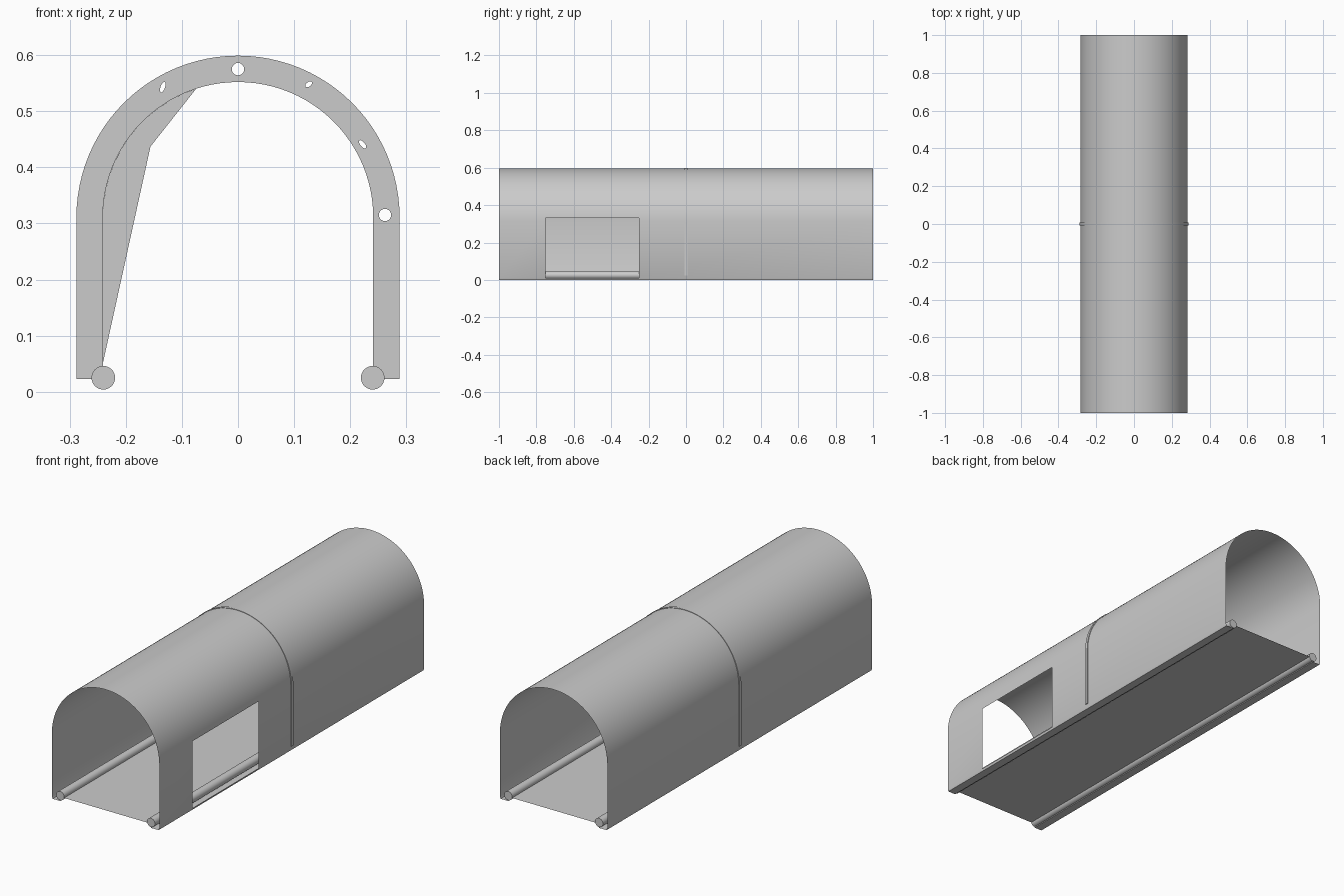
import bpy, bmesh
from math import sin, cos, pi, radians, asin

if "Cube" in bpy.data.objects:
    bpy.data.objects.remove(bpy.data.objects["Cube"])

CZ = 0.313          # height of the arch centre
R = 0.284           # shell radius


def make_object(name, bm, smooth=35):
    mesh = bpy.data.meshes.new(name)
    bm.to_mesh(mesh)
    bm.free()
    ob = bpy.data.objects.new(name, mesh)
    bpy.context.collection.objects.link(ob)
    bpy.ops.object.select_all(action='DESELECT')
    ob.select_set(True)
    bpy.context.view_layer.objects.active = ob
    bpy.ops.object.shade_smooth_by_angle(angle=radians(smooth))
    return ob


def arch(r, angles, cz=CZ):
    return [(r * cos(a), cz + r * sin(a)) for a in angles]


# Tunnel shell: wall, arch and turned-in bottom hem, swept along y
a0 = asin((0.33 - CZ) / R)
angles = [0, a0] + [a0 + (pi - 2 * a0) * i / 48 for i in range(1, 48)] + [pi - a0, pi]
hem = [(0.24, 0.02), (0.24, 0.0), (R - 0.004, 0.0), (R, 0.01)]
profile = hem + arch(R, angles) + [(-x, z) for x, z in reversed(hem)]
bm = bmesh.new()
rows = [[bm.verts.new((x, y, z)) for x, z in profile] for y in (-1, -0.75, -0.25, 1)]
for j in range(3):
    for i in range(len(profile) - 1):
        mid_z = (profile[i][1] + profile[i + 1][1]) / 2
        # side doorway on the right wall
        if j == 1 and profile[i][0] > 0.27 and 0.009 < profile[i][1] and mid_z < 0.33:
            continue
        bm.faces.new((rows[j][i], rows[j + 1][i], rows[j + 1][i + 1], rows[j][i + 1]))
make_object("tunnel_shell", bm)

# Floor sheet hung between the two edge tubes
bm = bmesh.new()
bm.faces.new([bm.verts.new(p) for p in
              ((-0.24, -1, 0.02), (0.24, -1, 0.02), (0.24, 1, 0.02), (-0.24, 1, 0.02))])
make_object("floor_sheet", bm)

# Edge tubes along both sides of the floor
for side, label in ((-1, "left"), (1, "right")):
    bpy.ops.mesh.primitive_cylinder_add(vertices=32, radius=0.021, depth=2,
                                        location=(side * 0.24, 0, 0.025), rotation=(pi / 2, 0, 0))
    tube = bpy.context.object
    tube.name = label + "_floor_tube"
    bpy.ops.object.shade_smooth_by_angle(angle=radians(35))

# Middle rib: flat hoop with straight legs
RZ, RI, RO, T = 0.311, 0.241, 0.288, 0.007
steps = [pi * i / 48 for i in range(49)]


def leg_arch(r):
    return [(r, 0.023)] + arch(r, steps, RZ) + [(-r, 0.023)]


bm = bmesh.new()
loops = [[bm.verts.new((x, y, z)) for x, z in leg_arch(r)]
         for r, y in ((RI, -T), (RO, -T), (RO, T), (RI, T))]
n = len(loops[0])
for k in range(4):
    a, b = loops[k], loops[(k + 1) % 4]
    for i in range(n - 1):
        bm.faces.new((a[i], b[i], b[i + 1], a[i + 1]))
for i in (0, n - 1):
    bm.faces.new([lp[i] for lp in loops])
bmesh.ops.recalc_face_normals(bm, faces=bm.faces)
rib = make_object("middle_rib", bm)

# Round holes and slots through the rib: x, z, half length, half width, tilt
for x, z, l, w, tilt in ((0.262, 0.315, 0.011, 0.011, 0), (0.0, 0.575, 0.011, 0.011, 0),
                         (0.222, 0.441, 0.009, 0.004, -50), (0.126, 0.548, 0.007, 0.004, 35),
                         (-0.134, 0.543, 0.010, 0.004, 70)):
    bpy.ops.mesh.primitive_cylinder_add(vertices=20, radius=1, depth=0.1, location=(x, 0, z),
                                        rotation=(pi / 2, -radians(tilt), 0))
    cutter = bpy.context.object
    cutter.name = "rib_hole_cutter"
    cutter.scale = (l, w, 1)
    cutter.hide_render = True
    cutter.hide_set(True)
    cut = rib.modifiers.new("hole", 'BOOLEAN')
    cut.operation = 'DIFFERENCE'
    cut.solver = 'EXACT'
    cut.object = cutter

# Gusset web filling the left inner corner of the rib
bm = bmesh.new()
curve = arch(RI, [radians(d) for d in range(108, 181, 6)], RZ)
outline = [(-0.241, 0.05), (-0.156, 0.437)] + curve
bm.faces.new([bm.verts.new((x, 0, z)) for x, z in outline])
bmesh.ops.triangulate(bm, faces=bm.faces)
make_object("rib_gusset", bm)
